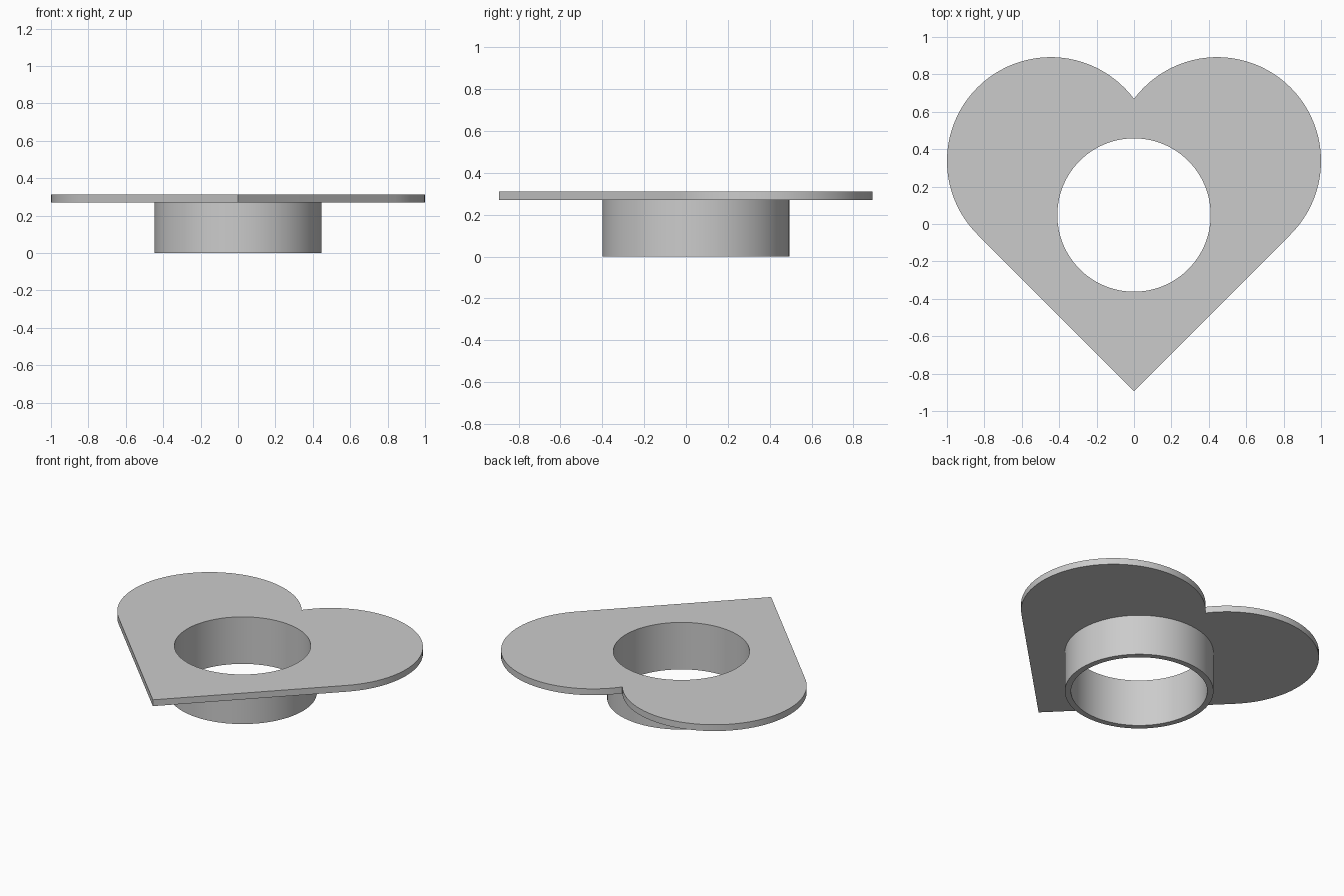
import bpy, bmesh
from math import sin, cos, pi, acos

cube = bpy.data.objects.get("Cube")
if cube:
    bpy.data.objects.remove(cube)

grey = bpy.data.materials.new("light grey")
grey.use_nodes = True
grey.diffuse_color = (0.6, 0.6, 0.6, 1)
grey.node_tree.nodes["Principled BSDF"].inputs["Base Color"].default_value = (0.6, 0.6, 0.6, 1)


def arc(cx, cy, r, start, end, steps):
    return [(cx + r * cos(start + (end - start) * i / steps),
             cy + r * sin(start + (end - start) * i / steps)) for i in range(steps + 1)]


def slab(name, outer, hole, bottom, top):
    """Flat shape with a hole, extruded from bottom to top."""
    bm = bmesh.new()
    edges = []
    for loop in (outer, hole):
        verts = [bm.verts.new((x, y, bottom)) for x, y in loop]
        edges += [bm.edges.new((v, verts[i - 1])) for i, v in enumerate(verts)]
    bmesh.ops.triangle_fill(bm, edges=edges, use_beauty=True)
    result = bmesh.ops.extrude_face_region(bm, geom=bm.faces[:], use_keep_orig=True)
    for v in result["geom"]:
        if isinstance(v, bmesh.types.BMVert):
            v.co.z = top
    bmesh.ops.recalc_face_normals(bm, faces=bm.faces)
    mesh = bpy.data.meshes.new(name)
    bm.to_mesh(mesh)
    bm.free()
    mesh.materials.append(grey)
    obj = bpy.data.objects.new(name, mesh)
    bpy.context.collection.objects.link(obj)
    bpy.ops.object.select_all(action='DESELECT')
    obj.select_set(True)
    bpy.context.view_layer.objects.active = obj
    bpy.ops.object.shade_smooth_by_angle()
    return obj


# Heart outline: tangent lines from the tip into two round lobes
LOBE_X, LOBE_Y, LOBE_R = 0.445, 0.337, 0.555
right = arc(LOBE_X, LOBE_Y, LOBE_R, -pi / 4, acos(-LOBE_X / LOBE_R), 48)
tip = (0, LOBE_Y - LOBE_R * 2 ** 0.5 - LOBE_X)
notch = (0, right[-1][1])
left = [(-x, y) for x, y in reversed(right[:-1])]
heart = [tip] + right[:-1] + [notch] + left

# Circles shared by the opening and the collar
RING_Y = 0.048
opening = arc(0, RING_Y, 0.41, 0, 2 * pi, 96)[:-1]
collar = arc(0, RING_Y, 0.447, 0, 2 * pi, 96)[:-1]

slab("heart_plate", heart, opening, 0.27, 0.312)
slab("collar_ring", collar, opening, 0, 0.27)
